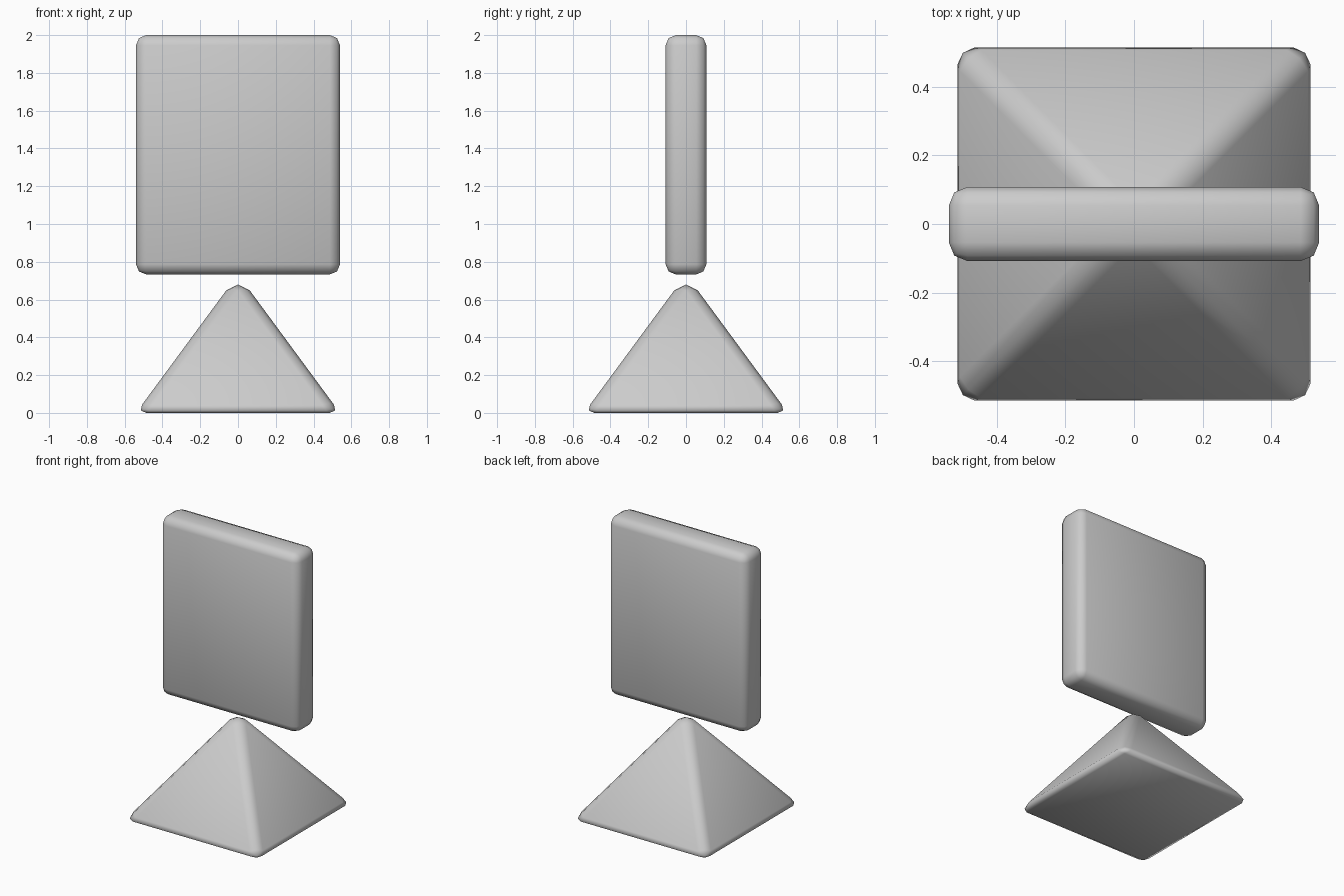
import bpy
import math

if "Cube" in bpy.data.objects:
    bpy.data.objects.remove(bpy.data.objects["Cube"])

HALF = 0.54      # half width shared by slab and pyramid
SPLIT = 0.733    # slab bottom / unrounded pyramid tip
ROUND = 0.054    # edge rounding


def finish(name):
    """Name the active object, round its edges and shade it smooth."""
    obj = bpy.context.object
    obj.name = name
    bpy.ops.object.transform_apply(location=False, rotation=True, scale=True)
    bevel = obj.modifiers.new("rounded_edges", 'BEVEL')
    bevel.width = ROUND
    bevel.segments = 2
    bevel.limit_method = 'NONE'
    bpy.ops.object.shade_smooth()
    return obj


# Pyramid base
bpy.ops.mesh.primitive_cone_add(vertices=4, radius1=HALF * math.sqrt(2), radius2=0,
                                depth=SPLIT, location=(0, 0, SPLIT / 2),
                                rotation=(0, 0, math.pi / 4))
finish("pyramid_base")

# Upright slab hovering over the tip
bpy.ops.mesh.primitive_cube_add(size=1, location=(0, 0, (2 + SPLIT) / 2))
bpy.context.object.scale = (2 * HALF, 0.216, 2 - SPLIT)
finish("upright_slab")
